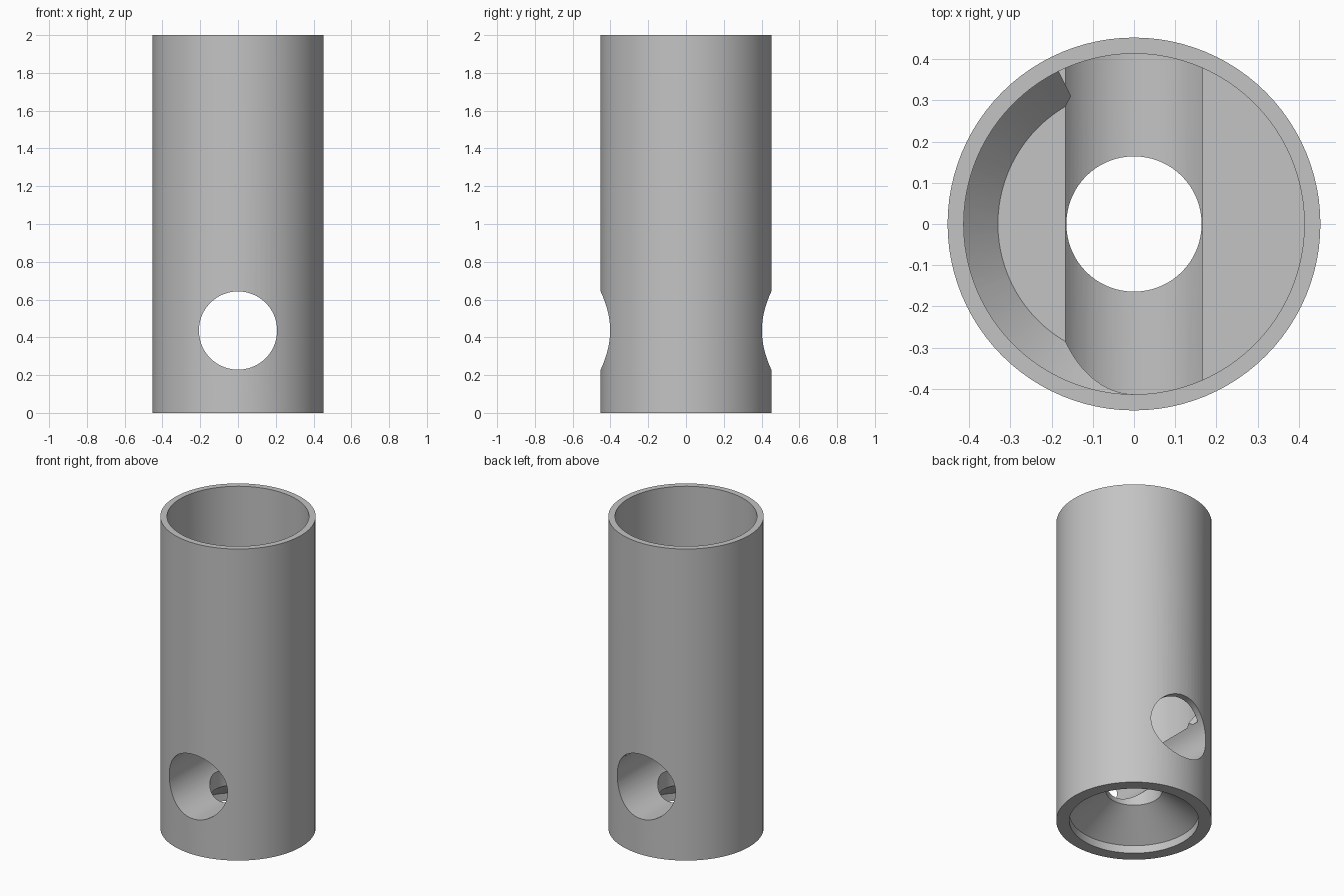
import bpy, bmesh, math
from mathutils import Matrix

cube = bpy.data.objects.get("Cube")
if cube:
    bpy.data.objects.remove(cube, do_unlink=True)

SEGMENTS = 96
OUTER, INNER, BORE = 0.452, 0.413, 0.164
FLOOR = 0.56
HOLE_RADIUS, HOLE_HEIGHT = 0.207, 0.436

grey = bpy.data.materials.new("plain grey")
grey.use_nodes = True
colour = (0.55, 0.55, 0.55, 1)
grey.diffuse_color = colour
grey.node_tree.nodes["Principled BSDF"].inputs["Base Color"].default_value = colour


def make_object(name, bm):
    bmesh.ops.recalc_face_normals(bm, faces=bm.faces[:])
    mesh = bpy.data.meshes.new(name)
    bm.to_mesh(mesh)
    bm.free()
    mesh.materials.append(grey)
    obj = bpy.data.objects.new(name, mesh)
    bpy.context.collection.objects.link(obj)
    return obj


def lathe(name, profile, first=0, last=SEGMENTS):
    """Turn a closed (radius, height) profile around z, capping partial turns."""
    bm = bmesh.new()
    full = last - first == SEGMENTS
    rings = []
    for step in range(first, last if full else last + 1):
        a = math.tau * step / SEGMENTS
        rings.append([bm.verts.new((r * math.cos(a), r * math.sin(a), z))
                      for r, z in profile])
    pairs = list(zip(rings, rings[1:]))
    if full:
        pairs.append((rings[-1], rings[0]))
    else:
        bm.faces.new(rings[0])
        bm.faces.new(rings[-1])
    n = len(profile)
    for a, b in pairs:
        for i in range(n):
            j = (i + 1) % n
            bm.faces.new((a[i], b[i], b[j], a[j]))
    return make_object(name, bm)


def combine(target, other, operation):
    """Apply a boolean and remove the helper."""
    mod = target.modifiers.new(operation.lower(), 'BOOLEAN')
    mod.operation = operation
    mod.solver = 'EXACT'
    mod.object = other
    graph = bpy.context.evaluated_depsgraph_get()
    mesh = bpy.data.meshes.new_from_object(target.evaluated_get(graph))
    target.modifiers.clear()
    target.data = mesh
    bpy.data.objects.remove(other, do_unlink=True)


# Tube with an internal floor, a central bore and a countersunk underside
tube = lathe("tube_body", [
    (BORE, 0.2), (0.376, 0.05), (0.376, 0), (OUTER, 0),
    (OUTER, 2), (INNER, 2), (INNER, FLOOR), (BORE, FLOOR)])

# Sloped fillet along one side of the floor
fillet = lathe("floor_fillet", [(0.32, 0.55), (0.425, 0.655), (0.425, 0.55)],
               first=31, last=72)
combine(tube, fillet, 'UNION')

# Cross hole from front to back
bm = bmesh.new()
bmesh.ops.create_cone(
    bm, cap_ends=True, segments=SEGMENTS, radius1=HOLE_RADIUS,
    radius2=HOLE_RADIUS, depth=2,
    matrix=Matrix.Translation((0, 0, HOLE_HEIGHT)) @ Matrix.Rotation(math.pi / 2, 4, 'X'))
cutter = make_object("cross_hole_cutter", bm)
cutter.hide_render = True
combine(tube, cutter, 'DIFFERENCE')

# Smooth shading with sharp rims
bpy.ops.object.select_all(action='DESELECT')
tube.select_set(True)
bpy.context.view_layer.objects.active = tube
bpy.ops.object.shade_smooth_by_angle(angle=math.radians(25))
